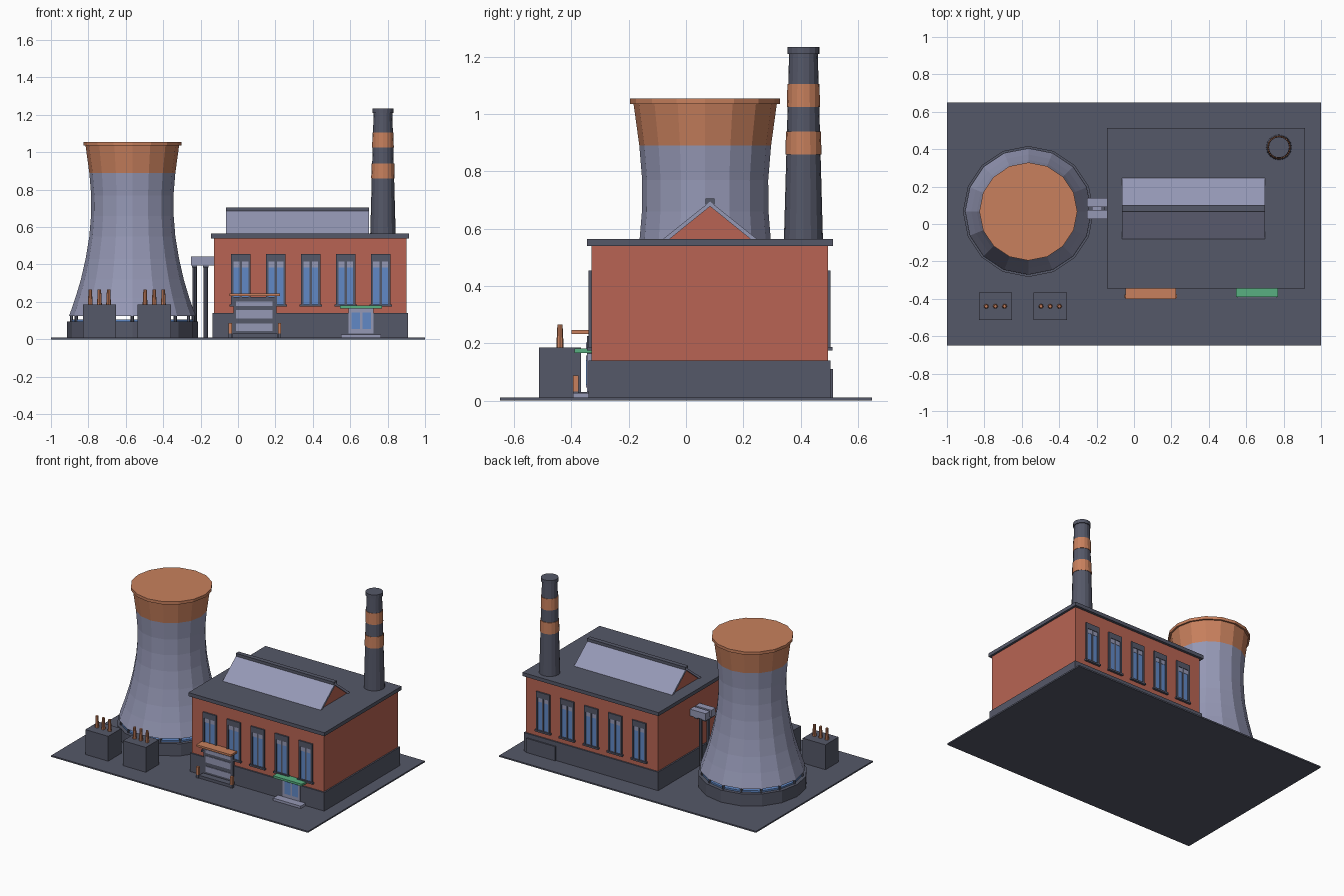
import bpy
import bmesh
import math
from mathutils import Matrix

cube = bpy.data.objects.get("Cube")
if cube:
    bpy.data.objects.remove(cube, do_unlink=True)


def material(name, hex_colour):
    """Flat material from an sRGB hex string, stored as linear values."""
    channels = [int(hex_colour[i:i + 2], 16) / 255 for i in (0, 2, 4)]
    linear = [((c + 0.055) / 1.055) ** 2.4 for c in channels] + [1]
    mat = bpy.data.materials.new(name)
    mat.use_nodes = True
    mat.diffuse_color = linear
    mat.node_tree.nodes["Principled BSDF"].inputs["Base Color"].default_value = linear
    return mat


SLATE = material("slate", "555868")
LAVENDER = material("lavender", "9598B5")
BRICK = material("brick", "B86453")
ORANGE = material("orange", "C8805D")
BLUE = material("blue", "6189C6")
GREEN = material("green", "58B081")


def finish(name, bm, *mats):
    bmesh.ops.recalc_face_normals(bm, faces=bm.faces)
    mesh = bpy.data.meshes.new(name)
    bm.to_mesh(mesh)
    bm.free()
    for mat in mats:
        mesh.materials.append(mat)
    obj = bpy.data.objects.new(name, mesh)
    bpy.context.collection.objects.link(obj)
    return obj


def box(name, mat, x, y, z):
    """Box from (low, high) pairs on each axis."""
    bm = bmesh.new()
    pairs = (x, y, z)
    centre = Matrix.Translation([(a + b) / 2 for a, b in pairs])
    size = Matrix.Diagonal([abs(b - a) for a, b in pairs] + [1])
    bmesh.ops.create_cube(bm, size=1, matrix=centre @ size)
    return finish(name, bm, mat)


def lathe(name, mats, centre, profile, sides=16, split=None):
    """Closed turned shape; faces above the split height use the second colour."""
    bm = bmesh.new()
    rings = []
    for r, z in profile:
        angles = [math.tau * i / sides for i in range(sides)]
        rings.append([bm.verts.new((centre[0] + r * math.cos(a),
                                    centre[1] + r * math.sin(a), z)) for a in angles])
    for low, high in zip(rings, rings[1:]):
        for i in range(sides):
            j = (i + 1) % sides
            bm.faces.new((low[i], low[j], high[j], high[i]))
    bm.faces.new(rings[0][::-1])
    bm.faces.new(rings[-1])
    if split:
        for face in bm.faces:
            face.material_index = int(face.calc_center_median().z > split)
    return finish(name, bm, *mats)


def prism(name, mat, x, outline):
    """Extrude a (y, z) outline along x."""
    bm = bmesh.new()
    ends = [[bm.verts.new((px, y, z)) for y, z in outline] for px in x]
    bm.faces.new(ends[0])
    bm.faces.new(ends[1])
    for i in range(len(outline)):
        j = (i + 1) % len(outline)
        bm.faces.new((ends[0][i], ends[0][j], ends[1][j], ends[1][i]))
    return finish(name, bm, mat)


# Ground slab
FLOOR = 0.01
box("ground", SLATE, (-1, 1), (-0.65, 0.65), (0, FLOOR))

# Cooling tower: basin, water, legs and waisted shell
tower = (-0.565, 0.067)
lathe("tower_basin", [SLATE], tower, [(0.35, FLOOR), (0.35, 0.095)])
lathe("tower_water", [BLUE], tower, [(0.325, 0.09), (0.325, 0.106)])
shell = [(0.338, 0.125), (0.305, 0.22), (0.275, 0.32), (0.25, 0.43), (0.23, 0.55),
         (0.221, 0.66), (0.22, 0.77), (0.23, 0.89), (0.25, 1.035)]
lathe("tower_shell", [LAVENDER, ORANGE], tower, shell, split=0.89)
lathe("tower_rim", [ORANGE], tower, [(0.262, 1.035), (0.262, 1.055)])
for i in range(16):
    a = math.tau * i / 16
    spot = (tower[0] + 0.325 * math.cos(a), tower[1] + 0.325 * math.sin(a))
    lathe("tower_leg", [SLATE], spot, [(0.009, 0.09), (0.009, 0.13)], sides=6)

# Main hall
box("hall_plinth", SLATE, (-0.137, 0.91), (-0.34, 0.505), (FLOOR, 0.14))
box("hall_walls", BRICK, (-0.127, 0.90), (-0.33, 0.495), (0.14, 0.54))
box("hall_roof", SLATE, (-0.145, 0.915), (-0.345, 0.513), (0.54, 0.565))

# Roof lantern: brick gables, sloping panels, ridge cap
ROOF, RIDGE, MID = 0.565, 0.685, 0.084
prism("lantern_gable", BRICK, (-0.055, 0.69),
      [(MID - 0.145, ROOF), (MID + 0.145, ROOF), (MID, RIDGE)])
for s in (-1, 1):
    prism("lantern_panel", LAVENDER, (-0.065, 0.70),
          [(MID + s * 0.14, ROOF), (MID + s * 0.163, ROOF),
           (MID, RIDGE + 0.01), (MID, RIDGE - 0.007)])
box("lantern_ridge", SLATE, (-0.065, 0.70), (MID - 0.016, MID + 0.016), (RIDGE, 0.705))

# Chimney with two bands and a cap
stack = (0.775, 0.41)
lathe("chimney", [SLATE], stack, [(0.068, ROOF), (0.05, 1.215)])
lathe("chimney_cap", [SLATE], stack, [(0.056, 1.21), (0.056, 1.235)])
for low, high, r in ((0.86, 0.94, 0.063), (1.025, 1.105, 0.058)):
    lathe("chimney_band", [ORANGE], stack, [(r, low), (r - 0.002, high)])

# Five windows on the front, repeated on the back
for face, out in ((-0.33, -1), (0.495, 1)):
    def wall_box(name, mat, x, depth, z):
        box(name, mat, x, (face - out * 0.002, face + out * depth), z)

    for i in range(5):
        c = 0.015 + 0.187 * i
        wall_box("window_glass", BLUE, (c - 0.048, c + 0.048), 0.004, (0.18, 0.42))
        wall_box("window_transom", LAVENDER, (c - 0.04, c + 0.04), 0.006, (0.385, 0.415))
        wall_box("window_mullion", SLATE, (c - 0.006, c + 0.006), 0.008, (0.18, 0.42))
        wall_box("window_lintel", SLATE, (c - 0.053, c + 0.053), 0.01, (0.415, 0.455))
        wall_box("window_sill", SLATE, (c - 0.06, c + 0.06), 0.016, (0.175, 0.187))
        for s in (-1, 1):
            wall_box("window_jamb", SLATE, (c + s * 0.04, c + s * 0.053), 0.01, (0.18, 0.42))

# Loading door with slats, orange canopy and guard posts
box("loading_door", SLATE, (-0.025, 0.205), (-0.346, -0.33), (FLOOR, 0.225))
for z in ((0.045, 0.085), (0.112, 0.158), (0.178, 0.202)):
    box("loading_slat", LAVENDER, (-0.01, 0.185), (-0.35, -0.34), z)
box("loading_canopy", ORANGE, (-0.045, 0.225), (-0.40, -0.33), (0.232, 0.246))
box("loading_step", SLATE, (-0.03, 0.21), (-0.39, -0.34), (FLOOR, 0.03))
for x in (-0.042, 0.222):
    box("guard_post", ORANGE, (x - 0.009, x + 0.009), (-0.395, -0.376), (0.032, 0.087))
    box("guard_foot", SLATE, (x - 0.009, x + 0.009), (-0.395, -0.376), (FLOOR, 0.032))

# Entrance with glazed doors and green canopy
box("entrance_frame", LAVENDER, (0.59, 0.725), (-0.346, -0.33), (0.03, 0.165))
for x in (0.606, 0.665):
    box("entrance_glass", BLUE, (x, x + 0.046), (-0.349, -0.34), (0.055, 0.142))
box("entrance_canopy", GREEN, (0.545, 0.77), (-0.39, -0.33), (0.166, 0.181))
box("entrance_step", LAVENDER, (0.55, 0.765), (-0.395, -0.34), (FLOOR, 0.027))

# Service door on the back
box("service_door", SLATE, (0.66, 0.885), (0.50, 0.514), (FLOOR, 0.11))

# Twin ducts on columns between tower and hall
for y in (0.051, 0.114):
    box("duct", LAVENDER, (-0.25, -0.127), (y - 0.024, y + 0.024), (0.395, 0.442))
box("duct_tie", LAVENDER, (-0.225, -0.17), (0.07, 0.095), (0.40, 0.43))
for x in (-0.232, -0.172):
    lathe("duct_column", [SLATE], (x, 0.083), [(0.012, FLOOR), (0.012, 0.385)], sides=8)
    box("column_head", SLATE, (x - 0.014, x + 0.014), (0.03, 0.135), (0.385, 0.396))

# Transformers with three insulators each
for x in (-0.741, -0.448):
    box("transformer", SLATE, (x - 0.089, x + 0.089), (-0.513, -0.367), (FLOOR, 0.185))
    for i in (-1, 0, 1):
        lathe("insulator", [ORANGE], (x + i * 0.049, -0.44),
              [(0.013, 0.185), (0.009, 0.265)], sides=8)
